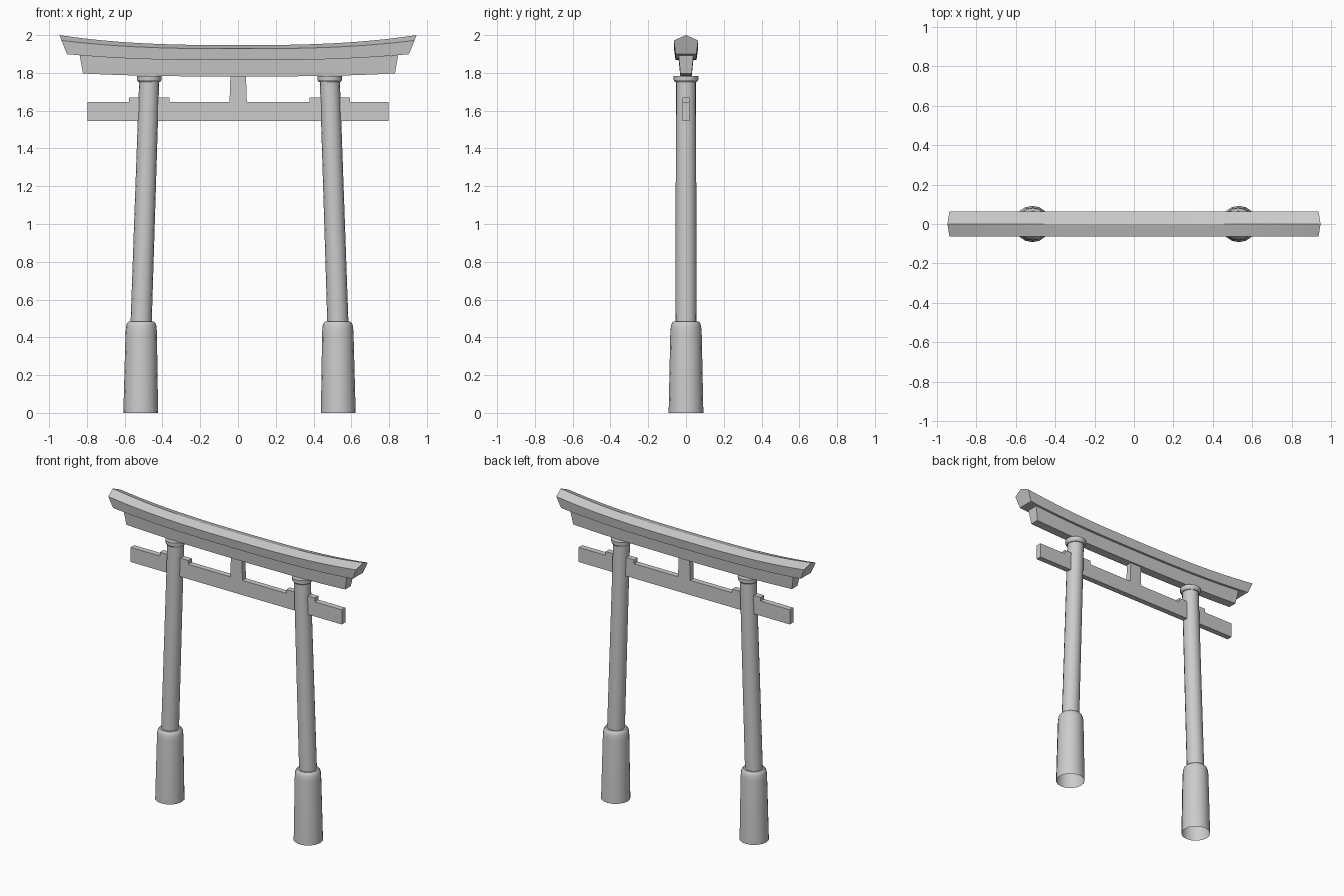
import bpy
import bmesh
from math import cos, sin, tau, radians

cube = bpy.data.objects.get("Cube")
if cube:
    bpy.data.objects.remove(cube)

grey = bpy.data.materials.new("plain grey")
grey.use_nodes = True
COLOUR = (0.6, 0.6, 0.6, 1)
grey.diffuse_color = COLOUR
grey.node_tree.nodes["Principled BSDF"].inputs["Base Color"].default_value = COLOUR

SHIFT = 0.008  # the pair of legs sits slightly off centre


def finish(name, bm, smooth=True):
    bmesh.ops.recalc_face_normals(bm, faces=bm.faces)
    mesh = bpy.data.meshes.new(name)
    bm.to_mesh(mesh)
    bm.free()
    mesh.materials.append(grey)
    obj = bpy.data.objects.new(name, mesh)
    bpy.context.collection.objects.link(obj)
    if smooth:
        bpy.ops.object.select_all(action="DESELECT")
        obj.select_set(True)
        bpy.context.view_layer.objects.active = obj
        bpy.ops.object.shade_smooth_by_angle(angle=radians(25))
    return obj


def bridge(bm, rings):
    for a, b in zip(rings, rings[1:]):
        n = len(a)
        for i in range(n):
            j = (i + 1) % n
            bm.faces.new((a[i], a[j], b[j], b[i]))


def turned(name, profile, x_low, x_high, cap_bottom=False, sides=16):
    """Leaning round part from (height, radius) pairs."""
    bm = bmesh.new()
    z0, z1 = profile[0][0], profile[-1][0]
    rings = []
    for z, r in profile:
        cx = x_low + (x_high - x_low) * (z - z0) / (z1 - z0)
        rings.append([bm.verts.new((cx + r * cos(tau * i / sides), r * sin(tau * i / sides), z))
                      for i in range(sides)])
    bridge(bm, rings)
    bm.faces.new(rings[-1])
    if cap_bottom:
        bm.faces.new(rings[0])
    return finish(name, bm)


def curved_beam(name, rows, centre=0, steps=24):
    """Upswept beam; rows are (half length, half width, middle height, end rise)."""
    section = [(h, w, z, r) for h, w, z, r in rows]
    section += [(h, -w, z, r) for h, w, z, r in reversed(rows) if w > 0]
    bm = bmesh.new()
    rings = []
    for s in range(steps + 1):
        t = 2 * s / steps - 1
        rings.append([bm.verts.new((centre + h * t, w, z + r * abs(t) ** 2.7))
                      for h, w, z, r in section])
    bridge(bm, rings)
    bm.faces.new(rings[0])
    bm.faces.new(rings[-1])
    return finish(name, bm)


def block(name, x0, x1, z0, z1, half_depth, taper=0):
    bm = bmesh.new()
    bmesh.ops.create_cube(bm, size=1)
    for v in bm.verts:
        inset = taper if v.co.z > 0 else 0
        v.co = (x1 - inset if v.co.x > 0 else x0 + inset,
                2 * half_depth * v.co.y,
                z1 if v.co.z > 0 else z0)
    return finish(name, bm, smooth=False)


# Roof beam with ridged top, and the smaller beam beneath it
curved_beam("roof_beam", [(0.905, 0.055, 1.867, 0.032),
                          (0.935, 0.064, 1.928, 0.044),
                          (0.945, 0, 1.947, 0.053)])
curved_beam("under_beam", [(0.826, 0.03, 1.781, 0.016),
                           (0.843, 0.039, 1.869, 0.024)], centre=0.005)

# Tie beam and centre strut
block("tie_beam", -0.797, 0.797, 1.545, 1.645, 0.019)
block("centre_strut", -0.045, 0.047, 1.64, 1.79, 0.019, taper=0.005)

# Legs, with sleeve, cap and wedges, on both sides
for side, s in (("left", 1), ("right", -1)):
    turned(side + "_sleeve",
           [(0, 0.092), (0.43, 0.083), (0.46, 0.08), (0.475, 0.075), (0.485, 0.066)],
           SHIFT + s * 0.523, SHIFT + s * 0.52)
    turned(side + "_column", [(0.47, 0.056), (1.765, 0.053)],
           SHIFT + s * 0.521, SHIFT + s * 0.478)
    turned(side + "_cap", [(1.752, 0.058), (1.762, 0.065), (1.784, 0.066)],
           SHIFT + s * 0.478, SHIFT + s * 0.478, cap_bottom=True)
    ends = sorted((SHIFT + s * 0.37, SHIFT + s * 0.585))
    block(side + "_wedge", ends[0], ends[1], 1.64, 1.671, 0.019)
